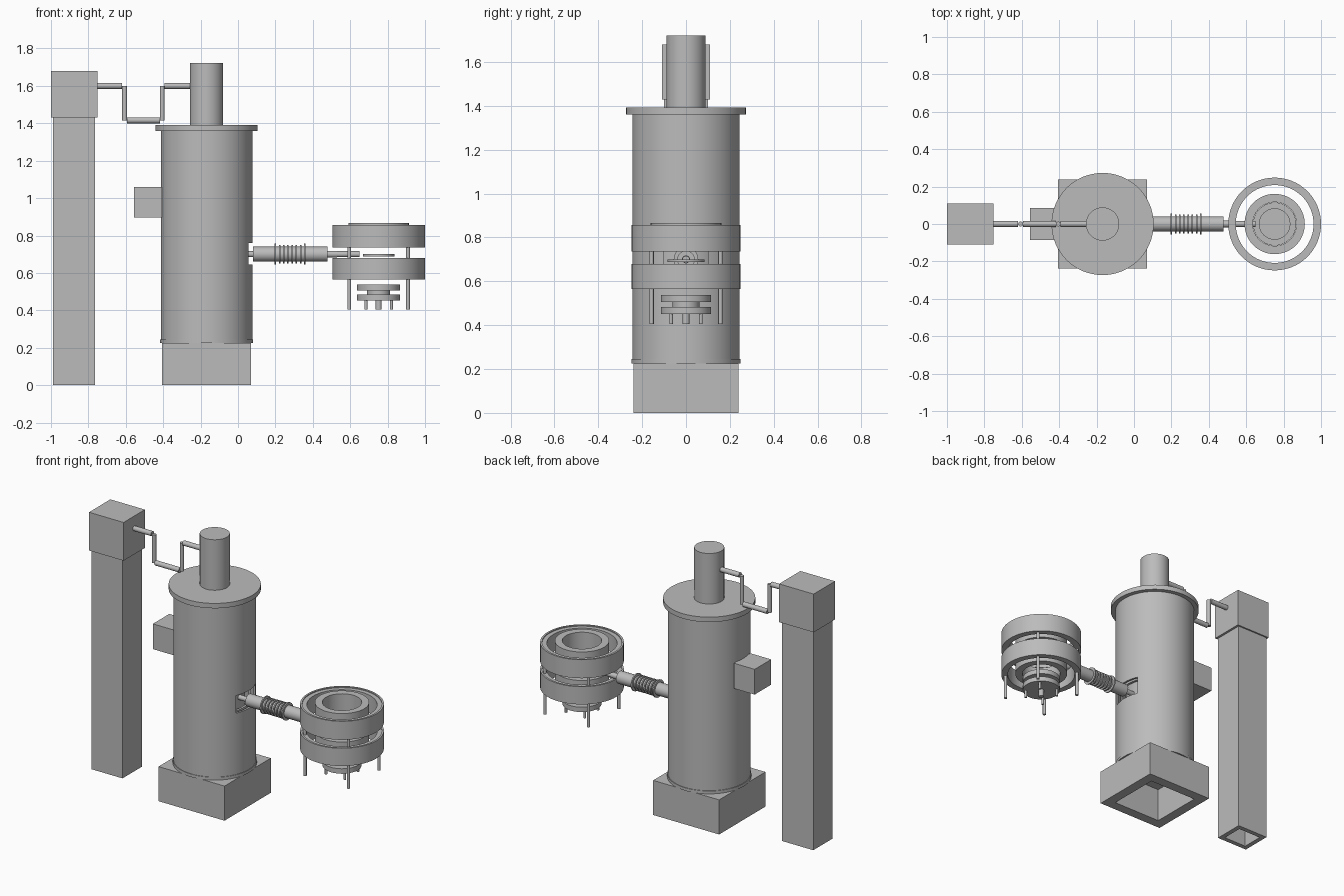
import bpy
import bmesh
from math import pi, radians, sqrt
from mathutils import Matrix, Vector

old = bpy.data.objects.get("Cube")
if old:
    bpy.data.objects.remove(old, do_unlink=True)

grey = bpy.data.materials.new("machine grey")
grey.use_nodes = True
COLOUR = (0.5, 0.5, 0.5, 1)
grey.diffuse_color = COLOUR
grey.node_tree.nodes["Principled BSDF"].inputs["Base Color"].default_value = COLOUR
parts = []


def finish(name, bm):
    bmesh.ops.recalc_face_normals(bm, faces=bm.faces)
    mesh = bpy.data.meshes.new(name)
    bm.to_mesh(mesh)
    bm.free()
    mesh.materials.append(grey)
    ob = bpy.data.objects.new(name, mesh)
    bpy.context.collection.objects.link(ob)
    parts.append(ob)
    return ob


def box(name, x, y, z):
    """Box from (min, max) ranges."""
    bm = bmesh.new()
    size = [r[1] - r[0] for r in (x, y, z)]
    mid = [(r[1] + r[0]) / 2 for r in (x, y, z)]
    bmesh.ops.create_cube(bm, size=1, matrix=Matrix.Translation(mid) @ Matrix.Diagonal((*size, 1)))
    return finish(name, bm)


def lathe(name, profile, x=0, n=64, hollow=False):
    """Spin (radius, z) points about a vertical axis; hollow closes the profile loop."""
    bm = bmesh.new()
    vs = [bm.verts.new((r, 0, z)) for r, z in profile]
    pairs = list(zip(vs, vs[1:])) + ([(vs[-1], vs[0])] if hollow else [])
    es = [bm.edges.new(p) for p in pairs]
    bmesh.ops.spin(bm, geom=vs + es, cent=(0, 0, 0), axis=(0, 0, 1), angle=2 * pi, steps=n)
    bmesh.ops.remove_doubles(bm, verts=bm.verts, dist=1e-5)
    bmesh.ops.translate(bm, verts=bm.verts, vec=(x, 0, 0))
    return finish(name, bm)


def tube(name, r_in, r_out, z0, z1, x):
    return lathe(name, [(r_in, z0), (r_out, z0), (r_out, z1), (r_in, z1)], x, hollow=True)


def rod(name, a, b, r, n=32):
    a, b = Vector(a), Vector(b)
    turn = (b - a).to_track_quat("Z", "Y").to_matrix().to_4x4()
    bm = bmesh.new()
    bmesh.ops.create_cone(bm, cap_ends=True, segments=n, radius1=r, radius2=r,
                          depth=(b - a).length, matrix=Matrix.Translation((a + b) / 2) @ turn)
    return finish(name, bm)


def cut(ob, cutter):
    mod = ob.modifiers.new("opening", "BOOLEAN")
    mod.operation = "DIFFERENCE"
    mod.solver = "EXACT"
    mod.object = cutter
    bpy.context.view_layer.objects.active = ob
    bpy.ops.object.modifier_apply(modifier=mod.name)


def drop(ob):
    parts.remove(ob)
    bpy.data.objects.remove(ob, do_unlink=True)


def hollow_box(name, x, y, z, wall, roof):
    """Box open at the underside."""
    ob = box(name, x, y, z)
    inside = box("hollow_cutter", (x[0] + wall, x[1] - wall), (y[0] + wall, y[1] - wall),
                 (z[0] - 0.1, z[1] - roof))
    cut(ob, inside)
    drop(inside)


# Tall post with its head box
hollow_box("post", (-0.99, -0.765), (-0.1, 0.1), (0, 1.43), 0.03, 0.02)
box("post_head", (-1, -0.75), (-0.11, 0.11), (1.43, 1.68))

# Vessel on a hollow square base
VX = -0.168
hollow_box("base", (-0.407, 0.07), (-0.239, 0.239), (0, 0.226), 0.065, 0.005)
shells = [tube("vessel_wall", 0.232, 0.245, 0.226, 1.36, VX),
          tube("vessel_liner", 0.2, 0.215, 0.23, 1.35, VX)]
opening = box("opening_cutter", (0, 0.2), (-0.1, 0.1), (0.645, 0.76))
for shell in shells:
    cut(shell, opening)
drop(opening)
rod("vessel_core", (VX, 0, 0.23), (VX, 0, 1.35), 0.18, 64)
tube("vessel_foot_flange", 0.235, 0.249, 0.226, 0.245, VX)
rod("vessel_lid", (VX, 0, 1.36), (VX, 0, 1.392), 0.273, 64)
rod("vessel_neck", (VX, 0, 1.39), (VX, 0, 1.722), 0.089, 64)
box("side_box", (-0.556, -0.405), (-0.085, 0.085), (0.895, 1.06))

# Cranked pipe from post head to vessel neck
path = [(-0.76, 1.6), (-0.606, 1.6), (-0.606, 1.416), (-0.405, 1.416), (-0.405, 1.6), (-0.24, 1.6)]
for i, ((xa, za), (xb, zb)) in enumerate(zip(path, path[1:])):
    inset = 0.013 if za == zb else 0
    rod(f"cranked_pipe_{i + 1}", (xa - (inset if i == 0 else -inset), 0, za),
        (xb - (inset if i < 4 else -inset), 0, zb), 0.016 if inset else 0.013)

# Feed pipe with fins
ZP = 0.7
rod("feed_rod", (-0.02, 0, ZP), (0.65, 0, ZP), 0.016)
rod("feed_pipe", (0.08, 0, ZP), (0.478, 0, ZP), 0.04)
rod("feed_nozzle", (0.478, 0, ZP), (0.53, 0, ZP), 0.018)
for i in range(8):
    x = 0.2 + i * 0.157 / 7
    r = 0.056 if i in (0, 7) else 0.05
    rod(f"fin_{i + 1}", (x - 0.004, 0, ZP), (x + 0.004, 0, ZP), r)

# Paired rings: outer and inner, upper and lower
RX = 0.752
for level, z0, z1, lift in (("upper", 0.735, 0.856, 0.01), ("lower", 0.564, 0.68, 0)):
    lathe(f"{level}_outer_ring",
          [(0.208, z0), (0.248, z0), (0.248, z1), (0.236, z1), (0.236, z1 - 0.006), (0.208, z1 - 0.006)],
          RX, hollow=True)
    tube(f"{level}_inner_ring", 0.117, 0.161, z0 + 0.005, z1 + lift, RX)
rod("target_plate", (RX, 0, 0.688), (RX, 0, 0.7), 0.084, 48)

# Stepped hub under the rings
hub = [(0, 0.405), (0.016, 0.405), (0.016, 0.452), (0.115, 0.452), (0.115, 0.484), (0.062, 0.484),
       (0.062, 0.505), (0.115, 0.505), (0.115, 0.537), (0, 0.537)]
lathe("hub", hub, RX)

# Diagonal legs on the rings and the hub
for sx in (-1, 1):
    for sy in (-1, 1):
        side = f"{'left' if sx > 0 else 'right'}_{'back' if sy > 0 else 'front'}"
        x, y = RX + sx * 0.157, sy * 0.157
        rod(f"ring_leg_{side}", (x, y, 0.405), (x, y, 0.74), 0.01, 20)
        x, y = RX + sx * 0.068, sy * 0.068
        rod(f"hub_leg_{side}", (x, y, 0.405), (x, y, 0.455), 0.008, 16)

# Smooth the round walls, keep edges sharp
bpy.ops.object.select_all(action="DESELECT")
for ob in parts:
    ob.select_set(True)
bpy.context.view_layer.objects.active = parts[0]
bpy.ops.object.shade_smooth_by_angle(angle=radians(30))
